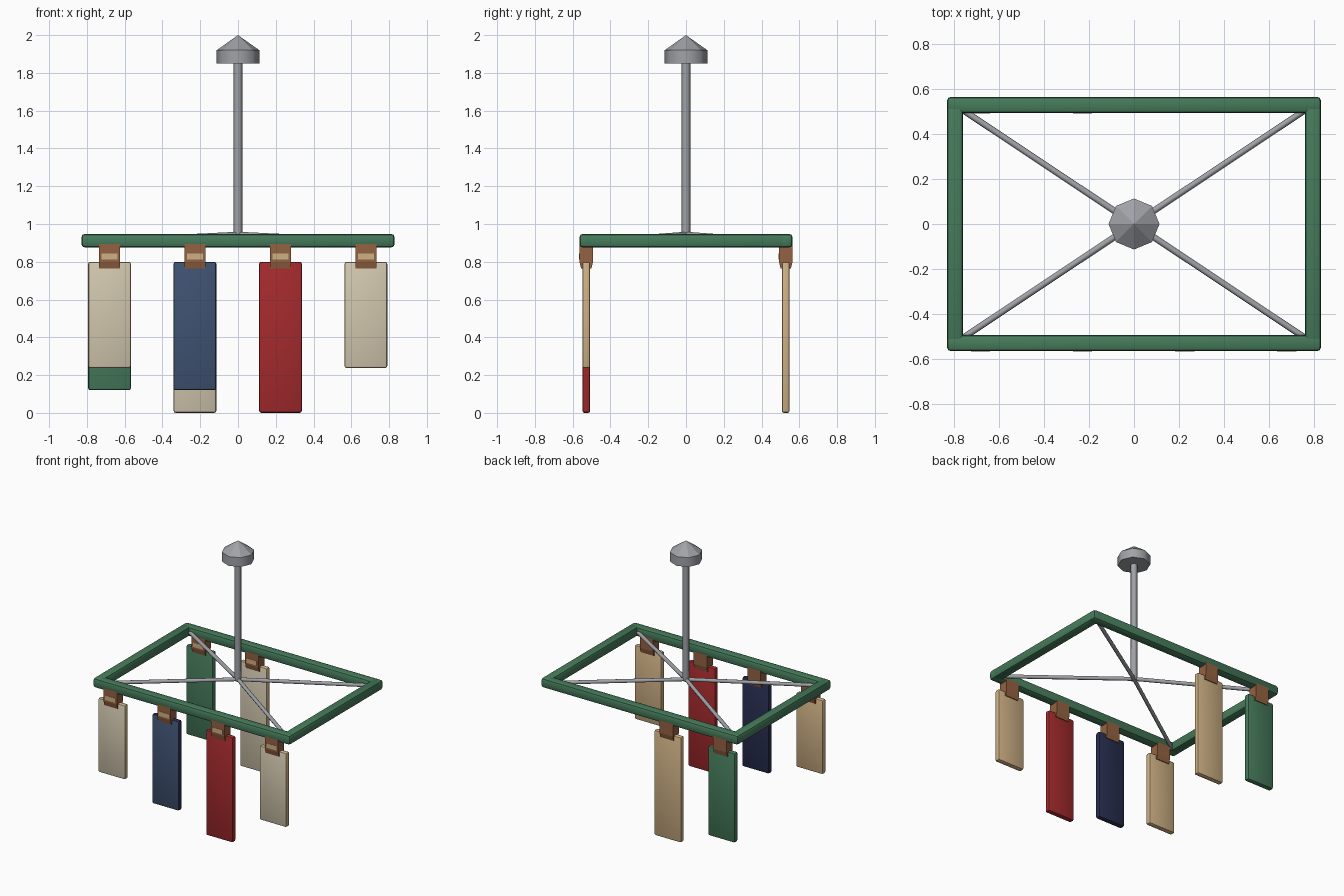
import bpy, math
from mathutils import Vector

if "Cube" in bpy.data.objects:
    bpy.data.objects.remove(bpy.data.objects["Cube"], do_unlink=True)


def material(name, *srgb):
    rgb = [(c / 255 / 12.92) if c < 10 else ((c / 255 + 0.055) / 1.055) ** 2.4 for c in srgb]
    mat = bpy.data.materials.new(name)
    mat.use_nodes = True
    mat.diffuse_color = (*rgb, 1)
    mat.node_tree.nodes["Principled BSDF"].inputs["Base Color"].default_value = (*rgb, 1)
    return mat


green = material("green", 70, 123, 91)
grey = material("steel grey", 160, 162, 167)
brown = material("clip brown", 148, 98, 66)
cream = material("cream", 210, 199, 174)
tan = material("tan", 207, 177, 133)
blue = material("blue", 63, 82, 114)
navy = material("navy", 40, 46, 80)
red = material("red", 164, 42, 45)


def finish(obj, name, mat, angle=30):
    obj.name = name
    obj.data.materials.append(mat)
    bpy.ops.object.shade_smooth_by_angle(angle=math.radians(angle))
    return obj


def box(name, mat, center, size, bevel=0.0, segments=2):
    bpy.ops.mesh.primitive_cube_add(size=1, location=center)
    obj = bpy.context.object
    obj.scale = size
    bpy.ops.object.transform_apply(location=False, rotation=False, scale=True)
    if bevel:
        mod = obj.modifiers.new("Bevel", "BEVEL")
        mod.width, mod.segments = bevel, segments
        bpy.ops.object.modifier_apply(modifier=mod.name)
    return finish(obj, name, mat)


def rod(name, mat, start, end, radius, sides=8):
    start, end = Vector(start), Vector(end)
    axis = end - start
    bpy.ops.mesh.primitive_cylinder_add(vertices=sides, radius=radius, depth=axis.length,
                                        location=(start + end) / 2)
    obj = bpy.context.object
    obj.rotation_euler = axis.to_track_quat("Z", "Y").to_euler()
    return finish(obj, name, mat, 50)


BAR_X, BAR_Y, BAR_Z, BAR = 0.793, 0.528, 0.912, 0.072

# Rectangular frame and the spokes that carry it
for side, label in ((-1, "front"), (1, "back")):
    box(f"{label}_bar", green, (0, side * BAR_Y, BAR_Z), (2 * BAR_X + BAR, BAR, BAR), 0.018)
for side, label in ((-1, "right"), (1, "left")):
    box(f"{label}_bar", green, (side * BAR_X, 0, BAR_Z), (BAR, 2 * BAR_Y + BAR, BAR), 0.018)
    for depth, end in ((-1, "front"), (1, "back")):
        rod(f"{end}_{label}_spoke", grey, (0, 0, 0.945),
            (side * BAR_X, depth * BAR_Y, 0.906), 0.014)

# Hanging pole and its ceiling cap
rod("pole", grey, (0, 0, 0.935), (0, 0, 1.9), 0.023)
rod("cap_wall", grey, (0, 0, 1.85), (0, 0, 1.92), 0.113)
bpy.ops.mesh.primitive_cone_add(vertices=8, radius1=0.113, depth=0.08, location=(0, 0, 1.96))
finish(bpy.context.object, "cap_top", grey, 20)


def hanging_strip(label, x, y, bottom, front, back):
    top = 0.8
    # Strip with one colour in front and another on the back and edges
    strip = box(f"{label}_strip", back, (x, y, (top + bottom) / 2),
                (0.227, 0.042, top - bottom), 0.012)
    strip.data.materials.append(front)
    for face in strip.data.polygons:
        face.material_index = int(face.normal.y < -0.5)
    # Clip, narrowing where it grips the strip
    clip = box(f"{label}_clip", brown, (x, y, 0.848), (0.112, 0.072, 0.096))
    low = box(f"{label}_clip_jaw", brown, (x, y, 0.782), (0.112, 0.072, 0.036))
    for v in low.data.vertices:
        if v.co.z < 0:
            v.co.y *= 0.75
    # Worn patch on the clip's front
    box(f"{label}_clip_patch", tan, (x, y - 0.036, 0.828), (0.085, 0.004, 0.034))


# Four strips at the front, two at the back
hanging_strip("front_right", -0.68, -BAR_Y, 0.237, cream, tan)
hanging_strip("front_mid_right", -0.228, -BAR_Y, 0.12, blue, navy)
hanging_strip("front_mid_left", 0.225, -BAR_Y, 0.0, red, red)
hanging_strip("front_left", 0.677, -BAR_Y, 0.237, cream, tan)
hanging_strip("back_right", -0.68, BAR_Y, 0.12, green, green)
hanging_strip("back_mid_right", -0.228, BAR_Y, 0.0, cream, tan)
